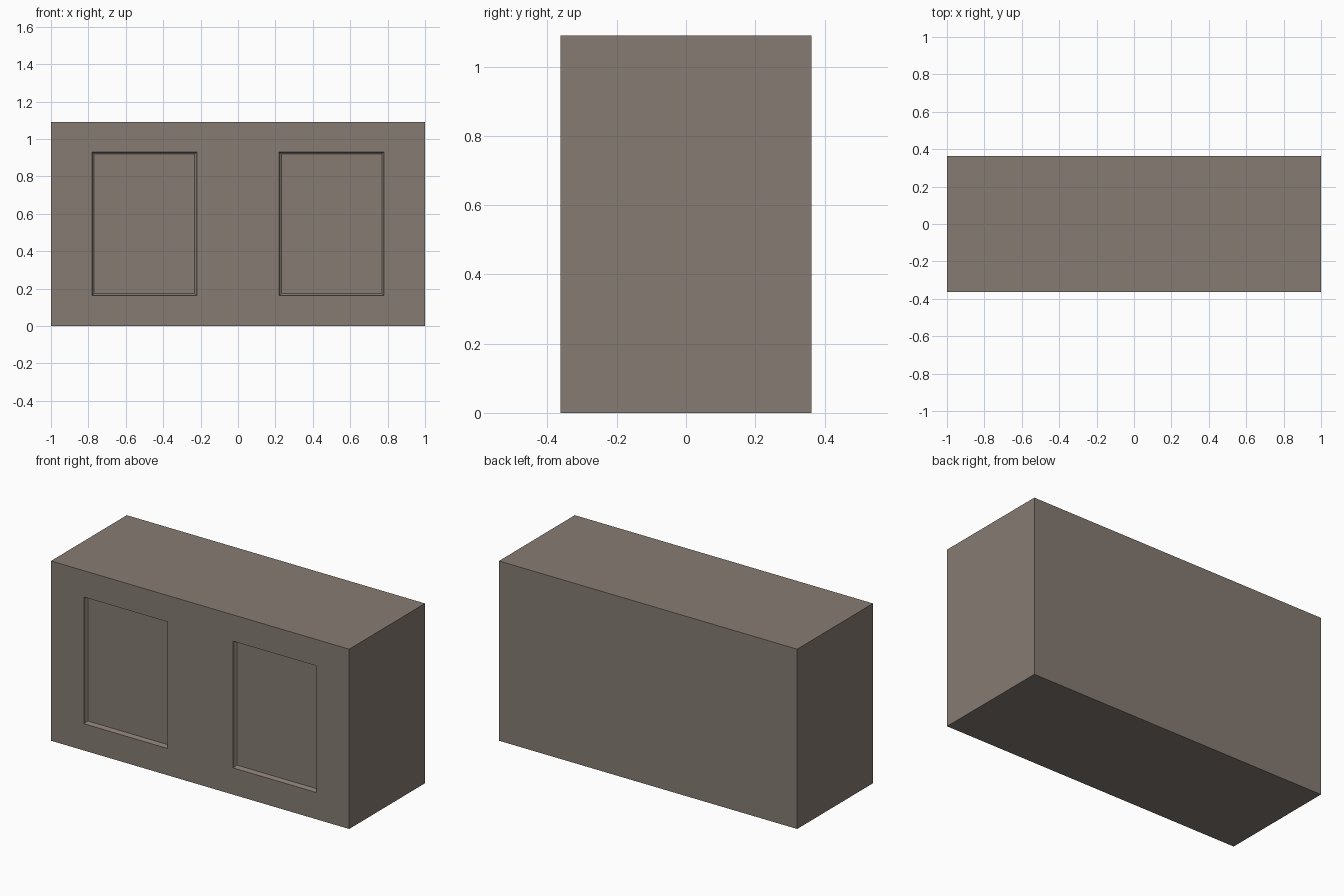
import bpy
import bmesh
from mathutils import Matrix

if "Cube" in bpy.data.objects:
    bpy.data.objects.remove(bpy.data.objects["Cube"])

W, D, H = 2.0, 0.726, 1.09
X_CUTS = (-0.78, -0.22, 0.22, 0.78)
Z_CUTS = (0.162, 0.93)

# Solid block body
bm = bmesh.new()
bmesh.ops.create_cube(bm, size=1.0, matrix=Matrix.Translation((0, 0, H / 2)) @ Matrix.Diagonal((W, D, H, 1)))


def cut(co, normal):
    geom = bm.verts[:] + bm.edges[:] + bm.faces[:]
    bmesh.ops.bisect_plane(bm, geom=geom, plane_co=co, plane_no=normal)


# Panel outlines
for x in X_CUTS:
    cut((x, 0, 0), (1, 0, 0))
for z in Z_CUTS:
    cut((0, 0, z), (0, 0, 1))
bm.normal_update()


def is_panel(face):
    c = face.calc_center_median()
    return face.normal.y < -0.9 and 0.22 < abs(c.x) < 0.78 and Z_CUTS[0] < c.z < Z_CUTS[1]


# Two recessed front panels with a small coved edge
panels = [f for f in bm.faces if is_panel(f)]
for inset, depth in ((0.003, 0.010), (0.005, 0.008), (0.008, 0.004)):
    bmesh.ops.inset_individual(bm, faces=panels, thickness=inset, depth=-depth)

mesh = bpy.data.meshes.new("panelled_block")
bm.to_mesh(mesh)
bm.free()
block = bpy.data.objects.new("panelled_block", mesh)
bpy.context.collection.objects.link(block)

# Warm grey-brown finish
mat = bpy.data.materials.new("warm_grey")
mat.diffuse_color = (0.24, 0.20, 0.17, 1)
mat.use_nodes = True
mat.node_tree.nodes["Principled BSDF"].inputs["Base Color"].default_value = mat.diffuse_color
mesh.materials.append(mat)
